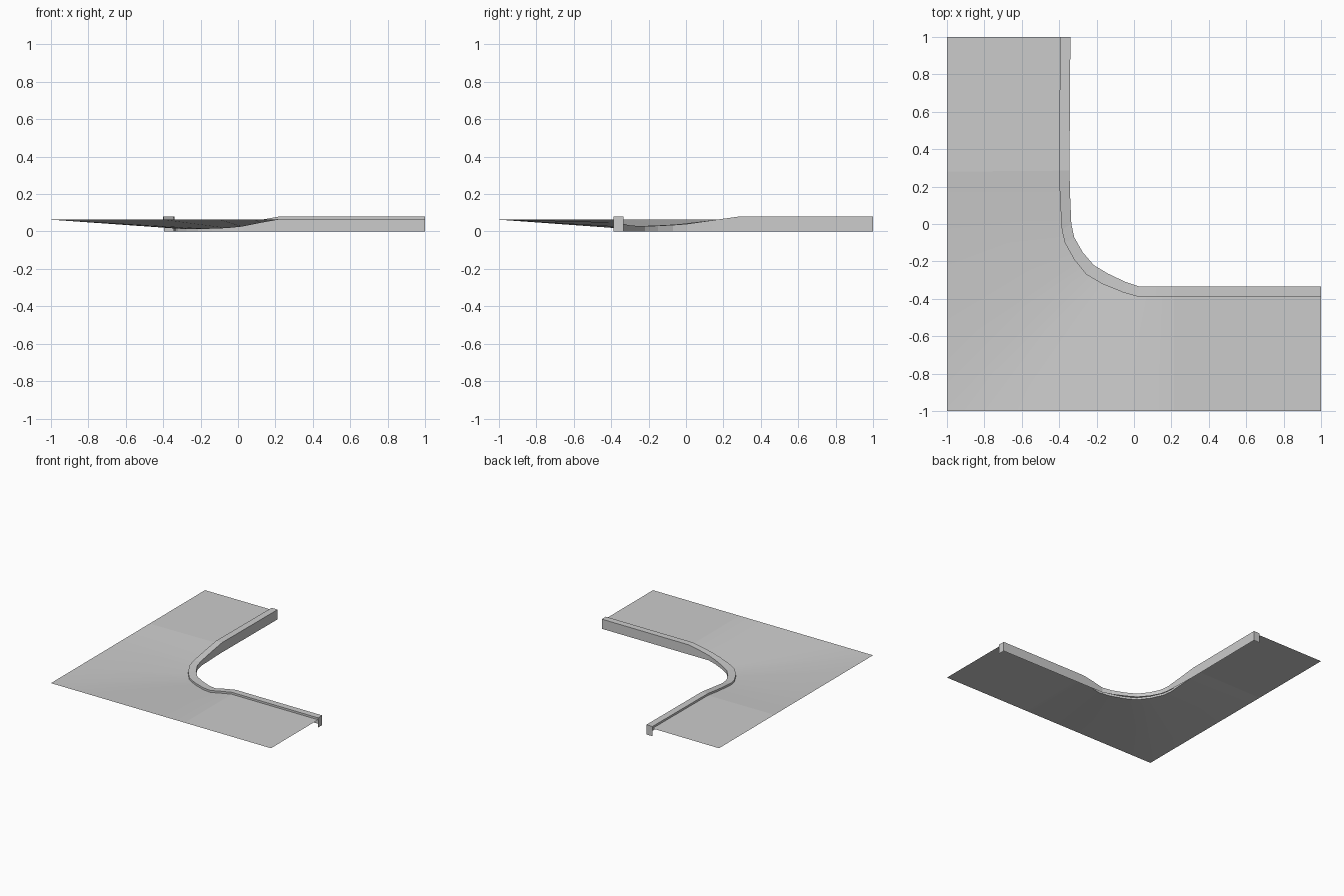
import bpy

if "Cube" in bpy.data.objects:
    bpy.data.objects.remove(bpy.data.objects["Cube"])

SLAB_Z = 0.063   # flat pavement height
LIP = 0.016      # kerb top stands this far above the pavement

# Kerb path: inner x, y, outer x, y, kerb top z
PATH = [
    (-0.395, 1.00, -0.340, 1.00, 0.080),
    (-0.400, 0.285, -0.345, 0.285, 0.080),
    (-0.396, 0.14, -0.341, 0.14, 0.060),
    (-0.386, -0.03, -0.335, 0.00, 0.040),
    (-0.370, -0.10, -0.320, -0.07, 0.035),
    (-0.320, -0.19, -0.275, -0.15, 0.031),
    (-0.255, -0.27, -0.215, -0.22, 0.029),
    (-0.170, -0.32, -0.140, -0.265, 0.030),
    (-0.060, -0.365, -0.045, -0.31, 0.034),
    (0.020, -0.388, 0.030, -0.335, 0.042),
    (0.120, -0.388, 0.120, -0.335, 0.062),
    (0.215, -0.388, 0.215, -0.335, 0.079),
    (1.000, -0.388, 1.000, -0.335, 0.079),
]
# Matching points on the straight back edge of the pavement
BACK = [(-1, 1), (-1, 0.28), (-1, 0.14), (-1, -0.1), (-1, -0.35), (-1, -0.65),
        (-1, -1), (-0.7, -1), (-0.4, -1), (-0.1, -1), (0.09, -1), (0.215, -1), (1, -1)]


def loft(name, rows, caps=False, smooth=False):
    """Skin consecutive rows of points with quads."""
    n = len(rows[0])
    verts = [p for row in rows for p in row]
    faces = [(r * n + i, r * n + i + 1, (r + 1) * n + i + 1, (r + 1) * n + i)
             for r in range(len(rows) - 1) for i in range(n - 1)]
    if caps:
        first = [r * n for r in range(len(rows))]
        last = [r * n + n - 1 for r in range(len(rows))]
        # square the caps down to the ground on the inner side
        for idx, flip in ((first, False), (last, True)):
            x, y, _ = verts[idx[0]]
            verts.append((x, y, 0))
            loop = idx + [len(verts) - 1]
            faces.append(tuple(reversed(loop)) if flip else tuple(loop))
    mesh = bpy.data.meshes.new(name)
    mesh.from_pydata(verts, [], faces)
    for p in mesh.polygons:
        p.use_smooth = smooth
    ob = bpy.data.objects.new(name, mesh)
    bpy.context.collection.objects.link(ob)
    return ob


back_row = [(x, y, SLAB_Z) for x, y in BACK]
joint_row = [(p[0], p[1], p[4] - LIP) for p in PATH]

# Two flat slabs and the dropped corner ramp between them
loft("side_slab", [back_row[:2], joint_row[:2]])
loft("corner_ramp", [back_row[1:-1], joint_row[1:-1]], smooth=True)
loft("front_slab", [back_row[-2:], joint_row[-2:]])

# Kerb: inner lip, top and street face, with closed ends
loft("kerb", [
    joint_row,
    [(p[0], p[1], p[4]) for p in PATH],
    [(p[2], p[3], p[4]) for p in PATH],
    [(p[2], p[3], 0) for p in PATH],
], caps=True)
